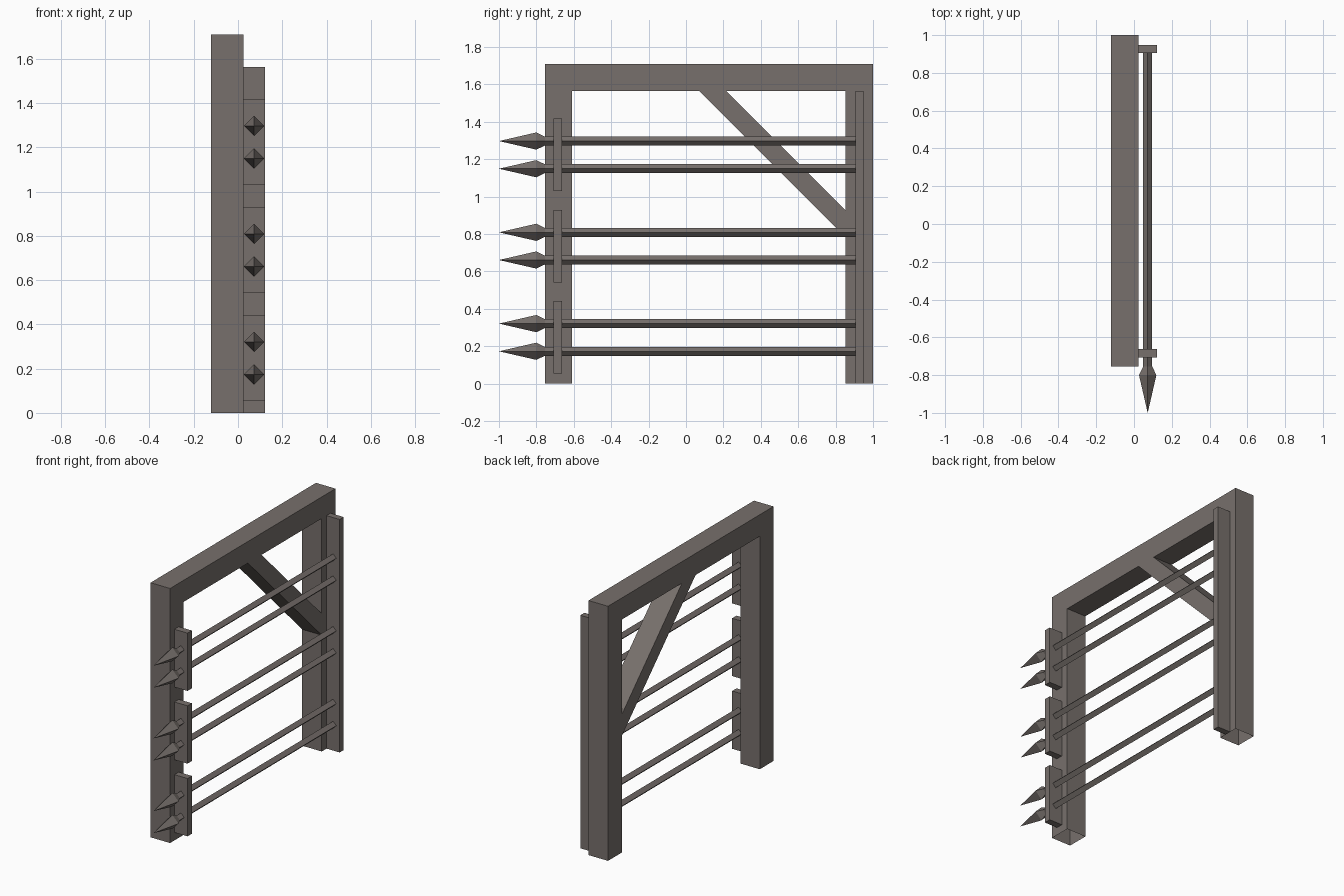
import bpy, bmesh

if "Cube" in bpy.data.objects:
    bpy.data.objects.remove(bpy.data.objects["Cube"])

mat = bpy.data.materials.new("weathered grey brown")
mat.diffuse_color = (0.185, 0.162, 0.150, 1)
mat.use_nodes = True
mat.node_tree.nodes["Principled BSDF"].inputs["Base Color"].default_value = mat.diffuse_color

X0, X1, X2 = -0.121, 0.024, 0.121   # frame back, frame front, plate front


def finish(name, bm):
    bmesh.ops.recalc_face_normals(bm, faces=bm.faces)
    me = bpy.data.meshes.new(name)
    bm.to_mesh(me)
    bm.free()
    me.materials.append(mat)
    ob = bpy.data.objects.new(name, me)
    bpy.context.collection.objects.link(ob)
    return ob


def prism(name, outline, x0, x1, open_foot=False):
    """Extrude a (y, z) outline along x."""
    bm = bmesh.new()
    face = bm.faces.new([bm.verts.new((x0, y, z)) for y, z in outline])
    ext = bmesh.ops.extrude_face_region(bm, geom=[face], use_keep_orig=True)
    for v in ext["geom"]:
        if isinstance(v, bmesh.types.BMVert):
            v.co.x = x1
    bmesh.ops.recalc_face_normals(bm, faces=bm.faces)
    if open_foot:
        feet = [f for f in bm.faces if all(v.co.z < 1e-4 for v in f.verts)]
        bmesh.ops.delete(bm, geom=feet, context='FACES_ONLY')
    return finish(name, bm)


def plate(name, y0, y1, z0, z1):
    return prism(name, [(y0, z0), (y1, z0), (y1, z1), (y0, z1)], X1, X2)


def spear(name, x, z, rings, tip):
    """Diamond-section spear along y; rings are (y, radius)."""
    bm = bmesh.new()
    loops = [[bm.verts.new((x + r * a, y, z + r * b))
              for a, b in ((1, 0), (0, 1), (-1, 0), (0, -1))] for y, r in rings]
    for l0, l1 in zip(loops, loops[1:]):
        for i in range(4):
            j = (i + 1) % 4
            bm.faces.new((l0[i], l0[j], l1[j], l1[i]))
    bm.faces.new(loops[-1])
    point = bm.verts.new((x, tip, z))
    for i in range(4):
        bm.faces.new((point, loops[0][i], loops[0][(i + 1) % 4]))
    return finish(name, bm)


# Gate frame: two posts and a lintel in one piece, open under the posts
prism("frame", [(-0.755, 0), (-0.755, 1.709), (1.0, 1.709), (1.0, 0),
                (0.854, 0), (0.854, 1.564), (-0.61, 1.564), (-0.61, 0)],
      X0, X1, open_foot=True)

# Diagonal brace
prism("brace", [(0.071, 1.564), (0.216, 1.564), (0.854, 0.926), (0.854, 0.781)], X0, X1)

# Long rail on the rear post
plate("rear_rail", 0.905, 0.948, 0, 1.564)

# Spear holders with a pair of spears each
for n, zc in enumerate((0.247, 0.735, 1.223), 1):
    plate(f"spear_holder_{n}", -0.708, -0.662, zc - 0.194, zc + 0.194)
    for side, dz in (("lower", -0.074), ("upper", 0.074)):
        spear(f"spear_{n}_{side}", 0.0725, zc + dz,
              [(-0.80, 0.046), (-0.755, 0.024), (0.925, 0.024)], -1.0)
